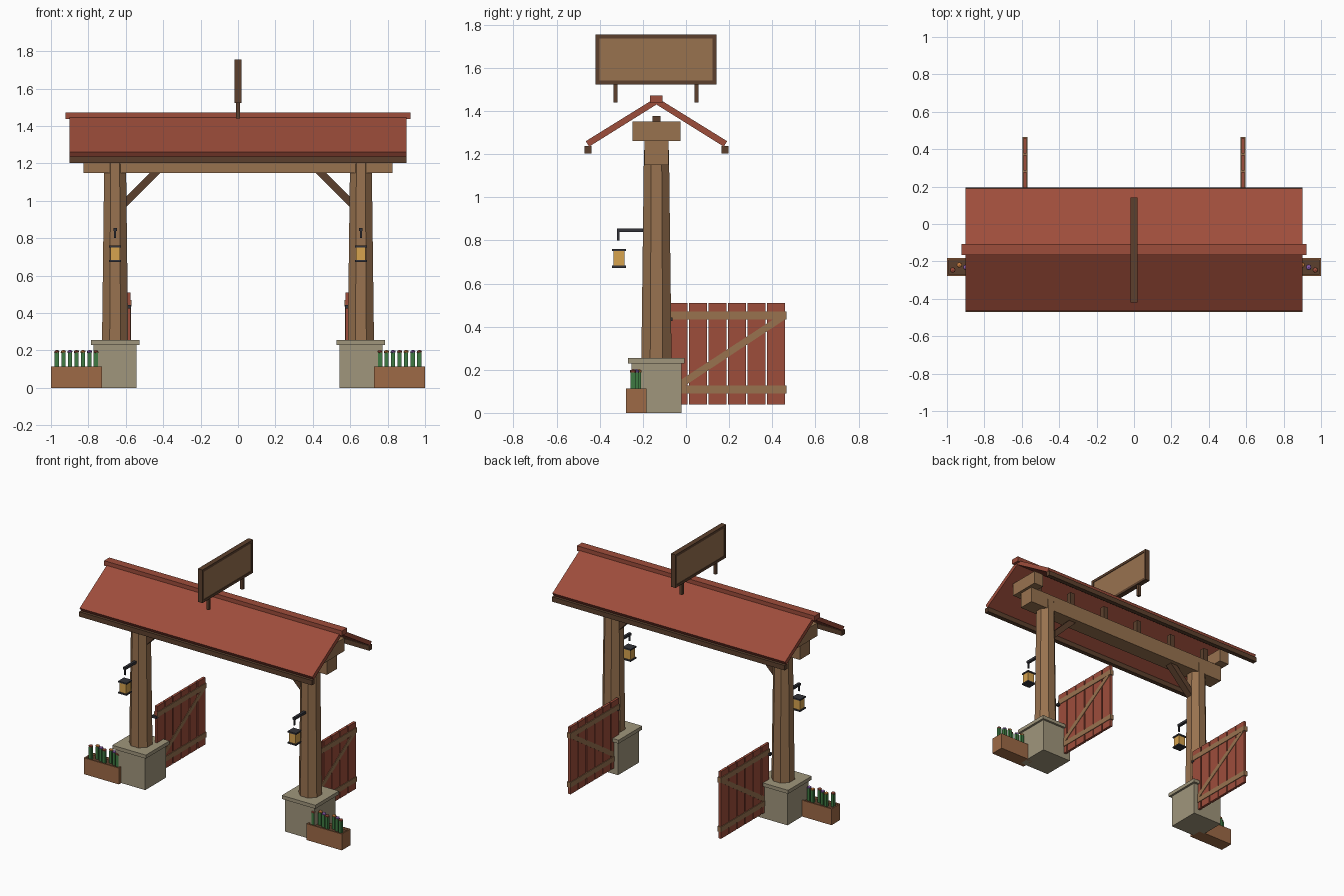
import bpy, bmesh, math
from mathutils import Matrix, Vector

if "Cube" in bpy.data.objects:
    bpy.data.objects.remove(bpy.data.objects["Cube"])


def mat(name, r, g, b):
    m = bpy.data.materials.new(name)
    lin = [(c / 255 / 12.92) if c < 10 else ((c / 255 + 0.055) / 1.055) ** 2.4 for c in (r, g, b)]
    m.diffuse_color = (*lin, 1)
    m.use_nodes = True
    m.node_tree.nodes["Principled BSDF"].inputs["Base Color"].default_value = m.diffuse_color
    return m


STONE = mat("stone", 160, 150, 124)
WOOD = mat("wood", 152, 114, 79)
DARK = mat("dark_wood", 92, 64, 45)
RED = mat("barn_red", 158, 77, 59)
IRON = mat("iron", 52, 52, 58)
AMBER = mat("amber_glass", 215, 163, 78)
CLAY = mat("planter_wood", 158, 106, 70)
GREEN = mat("leaf_green", 62, 122, 66)
PURPLE = mat("purple_petal", 142, 96, 178)
ORANGE = mat("orange_petal", 205, 128, 66)

CY = -0.137   # depth centre line of the gateway
PX = 0.657    # post centre


def finish(name, bm, *mats):
    bmesh.ops.recalc_face_normals(bm, faces=bm.faces)
    me = bpy.data.meshes.new(name)
    bm.to_mesh(me)
    bm.free()
    for m in mats:
        me.materials.append(m)
    ob = bpy.data.objects.new(name, me)
    bpy.context.collection.objects.link(ob)
    return ob


def add_box(bm, x, y, z):
    """Box from (min, max) ranges; the order within a range is free."""
    size = [abs(r[1] - r[0]) for r in (x, y, z)]
    mid = [(r[0] + r[1]) / 2 for r in (x, y, z)]
    bmesh.ops.create_cube(bm, size=1, matrix=Matrix.Translation(mid) @ Matrix.Diagonal((*size, 1)))


def box(name, m, *ranges):
    bm = bmesh.new()
    add_box(bm, *ranges)
    return finish(name, bm, m)


def prism(name, m, profile, axis):
    """Extrude a closed 3D outline along a vector."""
    bm = bmesh.new()
    f = bm.faces.new([bm.verts.new(p) for p in profile])
    ext = bmesh.ops.extrude_face_region(bm, geom=[f])
    bmesh.ops.translate(bm, verts=[v for v in ext["geom"] if isinstance(v, bmesh.types.BMVert)], vec=Vector(axis))
    return finish(name, bm, m)


def around(c, h):
    return (c - h, c + h)


for s, side in ((1, "right"), (-1, "left")):
    cx = s * PX

    # stone plinth and its cap
    box(side + "_plinth", STONE, around(cx, 0.115), around(CY, 0.116), (0, 0.23))
    box(side + "_plinth_cap", STONE, around(cx, 0.13), around(CY, 0.131), (0.23, 0.255))

    # tapered octagonal post
    bm = bmesh.new()
    k = math.cos(math.pi / 8)
    bmesh.ops.create_cone(bm, cap_ends=True, segments=8, radius1=0.07 / k, radius2=0.058 / k, depth=0.965,
                          matrix=Matrix.Translation((cx, CY, 0.7375)) @ Matrix.Rotation(math.pi / 8, 4, "Z"))
    finish(side + "_post", bm, WOOD)

    # diagonal knee brace between post and beam
    prism(side + "_knee_brace", DARK,
          [(s * x, CY - 0.025, z) for x, z in ((0.60, 0.965), (0.60, 1.02), (0.46, 1.16), (0.405, 1.16))], (0, 0.05, 0))

    # cross block carrying the roof at the beam end
    box(side + "_cross_block", WOOD, (s * 0.77, s * 0.845), around(CY, 0.111), (1.26, 1.352))

    # hanging lantern
    box(side + "_lantern_arm", IRON, around(cx, 0.009), (-0.32, -0.195), (0.838, 0.855))
    box(side + "_lantern_hook", IRON, around(cx, 0.005), (-0.319, -0.309), (0.80, 0.845))
    ly = -0.311
    box(side + "_lantern_glass", AMBER, around(cx, 0.026), around(ly, 0.026), (0.682, 0.752))
    box(side + "_lantern_cap", IRON, around(cx, 0.032), around(ly, 0.032), (0.75, 0.76))
    box(side + "_lantern_base", IRON, around(cx, 0.032), around(ly, 0.032), (0.673, 0.683))

    # open gate leaf: six boards, two rails and a diagonal
    gx = s * 0.583
    bm = bmesh.new()
    for i in range(6):
        y = -0.076 + i * 0.0905
        add_box(bm, around(gx, 0.009), (y, y + 0.082), (0.04, 0.51))
    finish(side + "_gate_boards", bm, RED)
    bm = bmesh.new()
    for z in (0.108, 0.452):
        add_box(bm, around(gx, 0.0135), (-0.076, 0.465), around(z, 0.018))
    finish(side + "_gate_rails", bm, WOOD)
    prism(side + "_gate_diagonal", WOOD,
          [(gx - 0.012, y, z) for y, z in ((-0.06, 0.09), (-0.06, 0.13), (0.445, 0.46), (0.462, 0.435))],
          (0.024, 0, 0))
    box(side + "_gate_hinge", IRON, around(s * 0.59, 0.018), (-0.085, -0.062), (0.425, 0.443))

    # planter trough: rim inset around sunken soil
    bm = bmesh.new()
    add_box(bm, (s * 0.728, s * 1.0), (-0.279, -0.183), (0, 0.114))
    bm.normal_update()
    top = max(bm.faces, key=lambda f: f.calc_center_median().z)
    bmesh.ops.inset_region(bm, faces=[top], thickness=0.013)
    ext = bmesh.ops.extrude_face_region(bm, geom=[top])
    soil = [g for g in ext["geom"] if isinstance(g, bmesh.types.BMFace)][0]
    bmesh.ops.delete(bm, geom=[top], context="FACES_ONLY") if top.is_valid else None
    bmesh.ops.translate(bm, verts=soil.verts, vec=(0, 0, -0.012))
    soil.material_index = 1
    finish(side + "_planter", bm, CLAY, DARK)

    # seven flowers
    for i in range(7):
        fx = s * 0.864 + (i - 3) * 0.035
        fy = -0.231 + (-0.015, 0.012, 0)[i % 3]
        box(f"{side}_stem_{i}", GREEN, around(fx, 0.011), around(fy, 0.011), (0.1, 0.188))
        bm = bmesh.new()
        bmesh.ops.create_icosphere(bm, subdivisions=1, radius=0.016,
                                   matrix=Matrix.Translation((fx, fy, 0.193)) @ Matrix.Diagonal((1, 1, 0.65, 1)))
        finish(f"{side}_bloom_{i}", bm, (RED, ORANGE, PURPLE)[i % 3])

# main beam and the row of short struts above it
box("main_beam", WOOD, (-0.825, 0.825), around(CY, 0.055), (1.15, 1.262))
bm = bmesh.new()
for i in range(6):
    add_box(bm, around(-0.725 + i * 0.29, 0.018), around(CY, 0.018), (1.26, 1.376))
finish("roof_struts", bm, DARK)

# roof slopes with eave boards
for t, side in ((-1, "front"), (1, "back")):
    prism(side + "_roof_slope", RED,
          [(-0.902, CY + t * y, z) for y, z in ((0, 1.463), (0.328, 1.26), (0.312, 1.235), (0, 1.43))],
          (1.804, 0, 0))
    box(side + "_eave_board", DARK, (-0.902, 0.902), (CY + t * 0.302, CY + t * 0.333), (1.203, 1.237))
box("ridge_cap", RED, (-0.922, 0.922), around(CY, 0.029), (1.438, 1.473))

# hanging board above the ridge: dark frame, raised lighter panel, two legs
SY = -0.139
bm = bmesh.new()
for e in (-1, 1):
    add_box(bm, around(0, 0.018), (SY + e * 0.262, SY + e * 0.28), (1.523, 1.755))
for z in ((1.523, 1.541), (1.737, 1.755)):
    add_box(bm, around(0, 0.018), around(SY, 0.262), z)
finish("board_frame", bm, DARK)
box("board_panel", WOOD, around(0, 0.014), around(SY, 0.262), (1.541, 1.737))
for e, side in ((-1, "front"), (1, "back")):
    box(side + "_board_leg", DARK, around(0, 0.01), around(SY + e * 0.188, 0.01), (1.44, 1.524))
